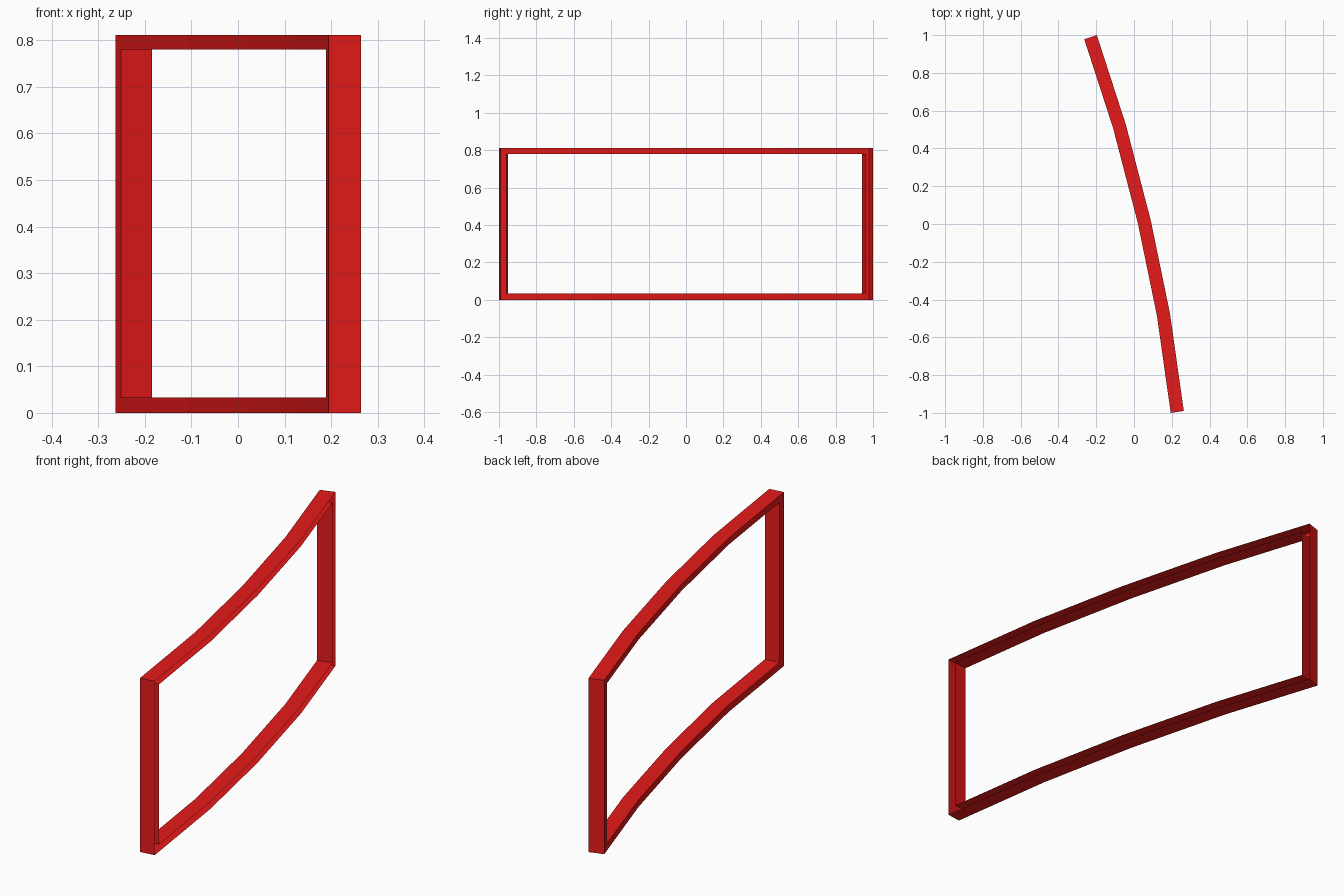
import bpy, bmesh
from mathutils import Vector

if "Cube" in bpy.data.objects:
    bpy.data.objects.remove(bpy.data.objects["Cube"])

WIDTH, POST = 0.07, 0.04
LEVELS = [0.0, 0.033, 0.78, 0.811]

# Plan centre line of the bent frame, front end to back end
path = [Vector(p) for p in [(0.229, -0.995), (0.156, -0.48), (0.055, 0.01),
                            (-0.077, 0.517), (-0.230, 0.989)]]


def side(a, b):
    """Unit vector pointing to the right (+x) side of a segment."""
    d = (b - a).normalized()
    return Vector((d.y, -d.x))


# Mitred stations: (centre, offset to the right edge)
normals = [side(a, b) for a, b in zip(path, path[1:])]
stations = [(path[0], normals[0])]
for p, n0, n1 in zip(path[1:-1], normals, normals[1:]):
    m = (n0 + n1).normalized()
    stations.append((p, m / m.dot(n0)))
stations.append((path[-1], normals[-1]))
# Extra stations where the end posts meet the opening
inner_a = path[0] + (path[1] - path[0]).normalized() * POST
inner_b = path[-1] + (path[-2] - path[-1]).normalized() * POST
stations.insert(1, (inner_a, normals[0]))
stations.insert(-1, (inner_b, normals[-1]))
last = len(stations) - 1

bm = bmesh.new()
verts = {}


def v(i, k, s):
    """Vertex at station i, level k, side s (-1 left wall, 1 open right rim)."""
    if (i, k, s) not in verts:
        c, n = stations[i]
        p = c + n * (s * WIDTH / 2)
        verts[i, k, s] = bm.verts.new((p.x, p.y, LEVELS[k]))
    return verts[i, k, s]


def wall(a, b):
    """Face across the frame width between two (station, level) corners."""
    bm.faces.new((v(*a, -1), v(*b, -1), v(*b, 1), v(*a, 1)))


# Back web of the channel: every grid cell except the opening
for i in range(last):
    for k in range(3):
        if k != 1 or i in (0, last - 1):
            bm.faces.new((v(i, k, -1), v(i + 1, k, -1),
                          v(i + 1, k + 1, -1), v(i, k + 1, -1)))

# Outer rim
for i in range(last):
    wall((i, 0), (i + 1, 0))
    wall((i, 3), (i + 1, 3))
for k in range(3):
    wall((0, k), (0, k + 1))
    wall((last, k), (last, k + 1))

# Inner rim around the opening
for i in range(1, last - 1):
    wall((i, 1), (i + 1, 1))
    wall((i, 2), (i + 1, 2))
wall((1, 1), (1, 2))
wall((last - 1, 1), (last - 1, 2))

bmesh.ops.recalc_face_normals(bm, faces=bm.faces)
# Make sure the web faces outward, to the left
web = min(bm.faces, key=lambda f: f.normal.x * f.calc_area()
          if abs(f.normal.x) > 0.9 else 0)
probe = [f for f in bm.faces if abs(f.normal.x) > 0.9]
if sum(f.normal.x for f in probe) > 0:
    bmesh.ops.reverse_faces(bm, faces=bm.faces)

mesh = bpy.data.meshes.new("curved_frame")
bm.to_mesh(mesh)
bm.free()
mat = bpy.data.materials.new("red")
mat.diffuse_color = (0.8, 0.01, 0.01, 1)
mat.use_nodes = True
mat.node_tree.nodes["Principled BSDF"].inputs["Base Color"].default_value = mat.diffuse_color
mesh.materials.append(mat)
frame = bpy.data.objects.new("curved_frame", mesh)
bpy.context.collection.objects.link(frame)
